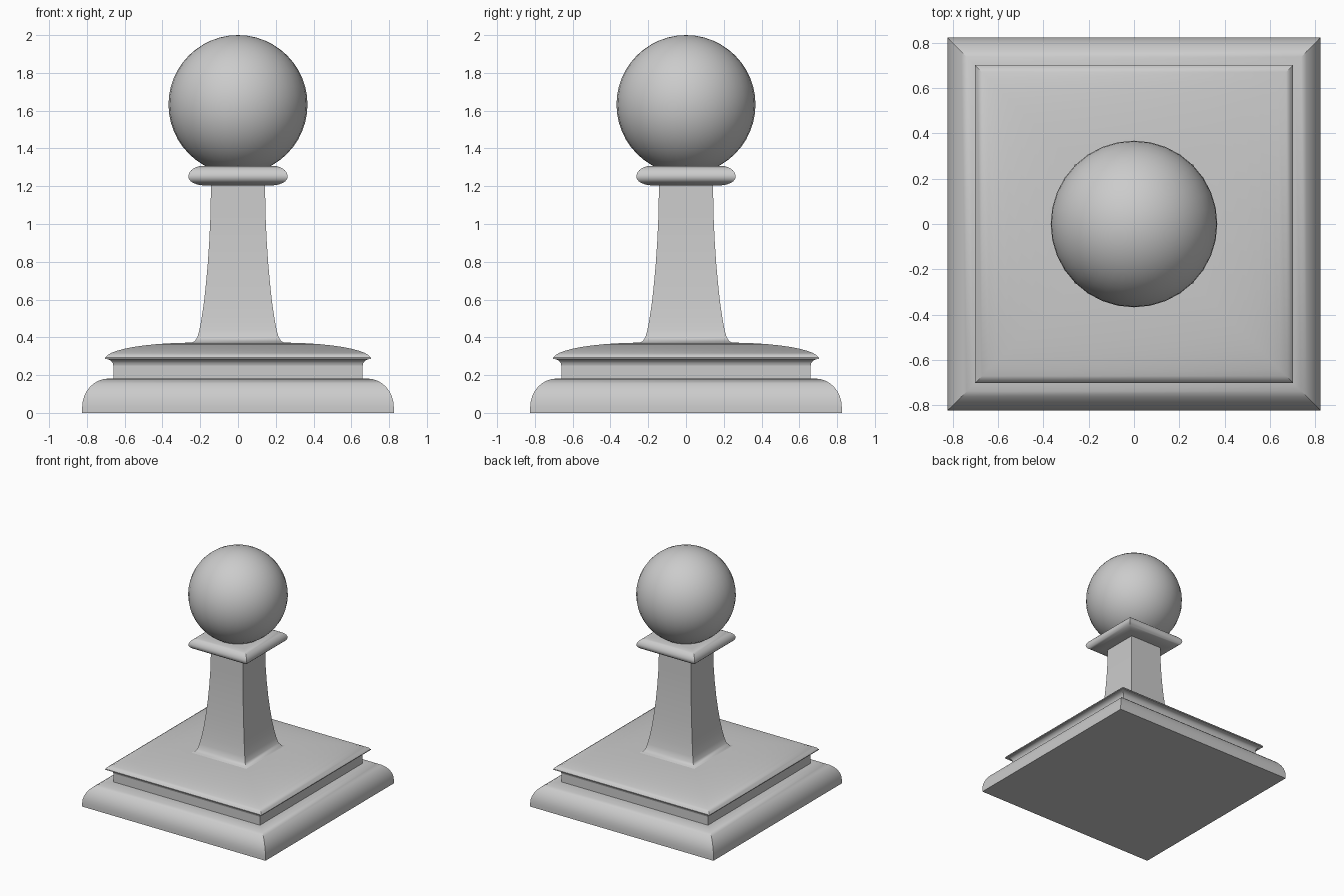
import bpy, bmesh, math

cube = bpy.data.objects.get("Cube")
if cube:
    bpy.data.objects.remove(cube, do_unlink=True)

grey = bpy.data.materials.new("plain grey")
grey.use_nodes = True
colour = (0.6, 0.6, 0.6, 1)
grey.diffuse_color = colour
grey.node_tree.nodes["Principled BSDF"].inputs["Base Color"].default_value = colour


def finish(obj):
    obj.data.materials.append(grey)
    bpy.ops.object.select_all(action="DESELECT")
    obj.select_set(True)
    bpy.context.view_layer.objects.active = obj
    bpy.ops.object.shade_smooth_by_angle(angle=math.radians(35))


def arc(cx, cz, rx, rz, start, end, steps=8):
    """Elliptical piece of a profile, angles in degrees."""
    angles = [math.radians(start + (end - start) * i / steps) for i in range(steps + 1)]
    return [(cx + rx * math.cos(a), cz + rz * math.sin(a)) for a in angles]


def square_turning(name, profile):
    """Skin square rings of (half width, height) and cap both ends."""
    bm = bmesh.new()
    corners = [(-1, -1), (1, -1), (1, 1), (-1, 1)]
    rings = [[bm.verts.new((x * w, y * w, z)) for x, y in corners] for w, z in profile]
    for low, high in zip(rings, rings[1:]):
        for i in range(4):
            j = (i + 1) % 4
            bm.faces.new((low[i], low[j], high[j], high[i]))
    bm.faces.new(rings[0][::-1])
    bm.faces.new(rings[-1])
    mesh = bpy.data.meshes.new(name)
    bm.to_mesh(mesh)
    bm.free()
    obj = bpy.data.objects.new(name, mesh)
    bpy.context.collection.objects.link(obj)
    finish(obj)


# Rounded plinth
square_turning("plinth", [(0.825, 0)] + arc(0.685, 0.03, 0.14, 0.152, 0, 90)
               + [(0.66, 0.182)])

# Recessed neck flaring out to the domed upper step
square_turning("upper_step", [(0.66, 0.18), (0.66, 0.25)]
               + arc(0.703, 0.25, 0.043, 0.036, 180, 90, 4)
               + arc(0.23, 0.286, 0.474, 0.086, 4, 90, 10))

# Tapering stem with a flared foot
square_turning("stem", [(0.25, 0.37), (0.23, 0.379), (0.215, 0.4), (0.204, 0.44),
                        (0.193, 0.5), (0.181, 0.58), (0.17, 0.68), (0.16, 0.79),
                        (0.152, 0.91), (0.146, 1.04), (0.143, 1.21)])

# Collar under the ball
square_turning("collar", arc(0.175, 1.25, 0.088, 0.046, -90, 0, 6)
               + arc(0.185, 1.25, 0.078, 0.058, 10, 90, 6))

# Ball finial
bpy.ops.mesh.primitive_uv_sphere_add(segments=32, ring_count=24, radius=0.368,
                                     location=(0, 0, 1.632))
ball = bpy.context.object
ball.name = "ball"
finish(ball)
